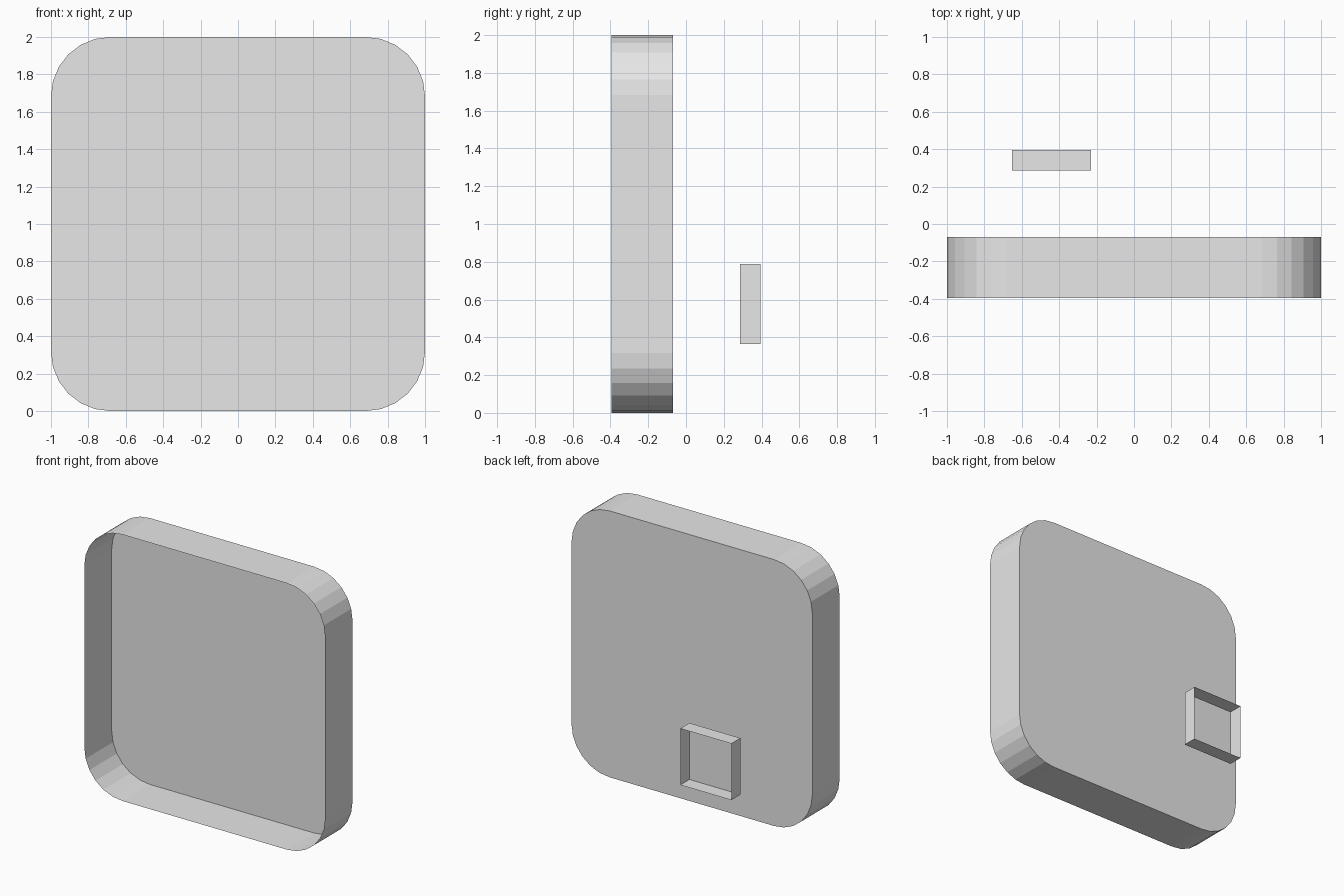
import bpy, bmesh, math

if "Cube" in bpy.data.objects:
    bpy.data.objects.remove(bpy.data.objects["Cube"])

grey = bpy.data.materials.new("light_grey")
grey.diffuse_color = (0.8, 0.8, 0.8, 1)
grey.use_nodes = True
grey.node_tree.nodes["Principled BSDF"].inputs["Base Color"].default_value = grey.diffuse_color


def rounded_outline(cx, cz, w, h, r, seg):
    """Outline in the xz plane, counter-clockwise seen from the front."""
    if r == 0:
        return [(cx + sx * w / 2, cz + sz * h / 2)
                for sx, sz in ((1, 1), (-1, 1), (-1, -1), (1, -1))]
    pts = []
    for i, (sx, sz) in enumerate(((1, 1), (-1, 1), (-1, -1), (1, -1))):
        for k in range(seg + 1):
            a = math.pi / 2 * (i + k / seg)
            pts.append((cx + sx * (w / 2 - r) + r * math.cos(a),
                        cz + sz * (h / 2 - r) + r * math.sin(a)))
    return pts


def open_tray(name, outline, y_cap, y_rim):
    """Thin shell: flat panel at y_cap, walls running to an open rim at y_rim."""
    bm = bmesh.new()
    cap = [bm.verts.new((x, y_cap, z)) for x, z in outline]
    rim = [bm.verts.new((x, y_rim, z)) for x, z in outline]
    toward_front = y_rim < y_cap
    panel = bm.faces.new(cap)
    n = len(cap)
    for i in range(n):
        j = (i + 1) % n
        bm.faces.new((cap[j], cap[i], rim[i], rim[j]))
    # panel faces away from the opening
    bm.normal_update()
    if (panel.normal.y > 0) != toward_front:
        bmesh.ops.reverse_faces(bm, faces=bm.faces[:])
    me = bpy.data.meshes.new(name)
    bm.to_mesh(me)
    bm.free()
    me.materials.append(grey)
    ob = bpy.data.objects.new(name, me)
    bpy.context.collection.objects.link(ob)
    return ob


# Large rounded case, open to the front
open_tray("case_shell", rounded_outline(0, 1, 2, 2, 0.317, 6), -0.07, -0.395)

# Small square compartment behind it, open to the back
open_tray("rear_compartment", rounded_outline(-0.441, 0.576, 0.424, 0.424, 0, 1), 0.287, 0.395)
